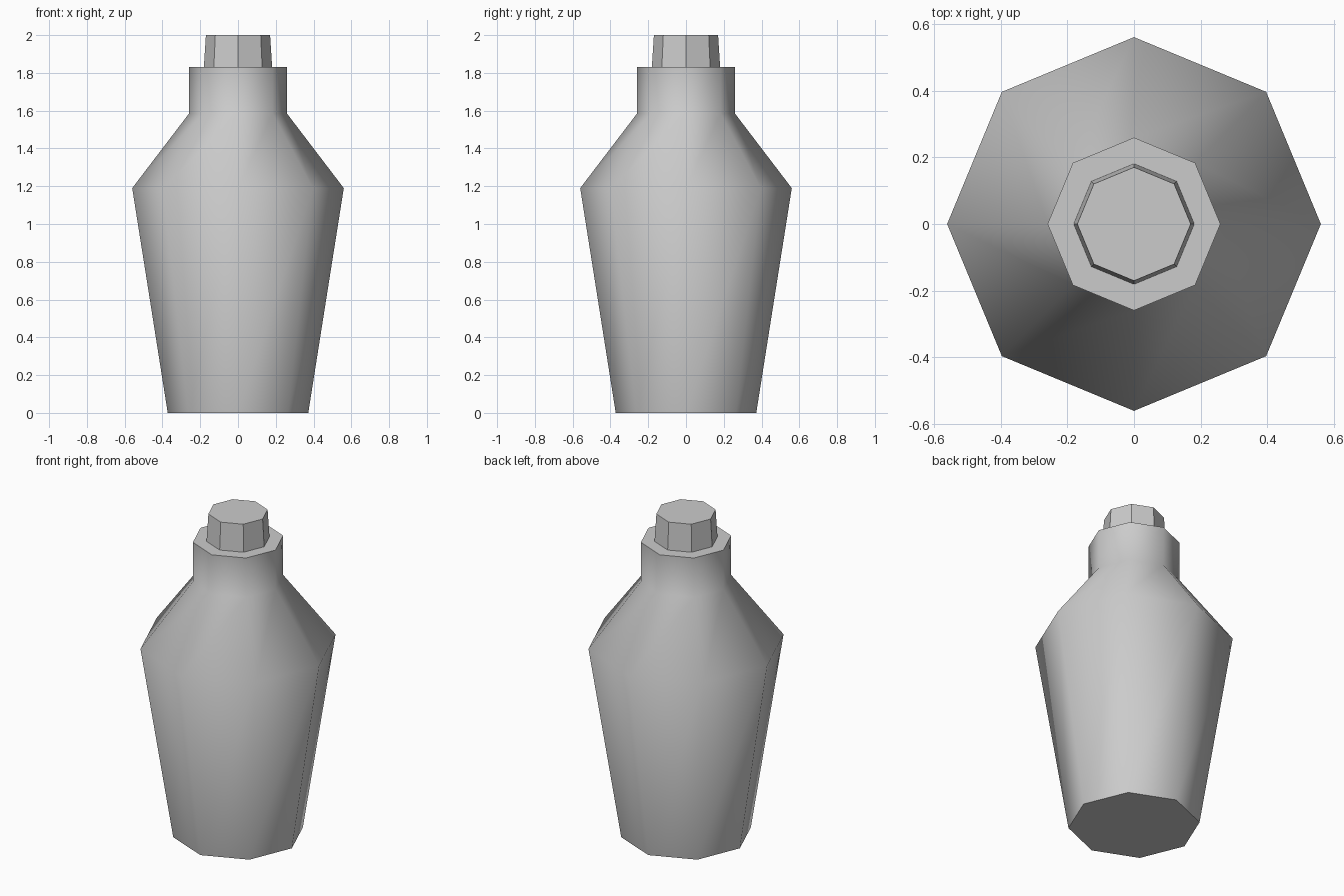
import bpy, bmesh, math

SIDES = 8

cube = bpy.data.objects.get("Cube")
if cube:
    bpy.data.objects.remove(cube, do_unlink=True)

grey = bpy.data.materials.new("light_grey")
grey.use_nodes = True
colour = (0.6, 0.6, 0.6, 1.0)
grey.diffuse_color = colour
grey.node_tree.nodes["Principled BSDF"].inputs["Base Color"].default_value = colour


def turned(name, profile, smooth):
    """Turn a (radius, height) profile into a closed eight-sided solid."""
    bm = bmesh.new()
    rings = []
    for r, z in profile:
        angles = [2 * math.pi * i / SIDES for i in range(SIDES)]
        rings.append([bm.verts.new((r * math.cos(a), r * math.sin(a), z)) for a in angles])
    for low, high in zip(rings, rings[1:]):
        for i in range(SIDES):
            j = (i + 1) % SIDES
            bm.faces.new((low[i], low[j], high[j], high[i]))
    bm.faces.new(rings[0][::-1])
    bm.faces.new(rings[-1])
    mesh = bpy.data.meshes.new(name)
    bm.to_mesh(mesh)
    bm.free()
    mesh.materials.append(grey)
    obj = bpy.data.objects.new(name, mesh)
    bpy.context.collection.objects.link(obj)
    if smooth:
        bpy.ops.object.select_all(action="DESELECT")
        obj.select_set(True)
        bpy.context.view_layer.objects.active = obj
        bpy.ops.object.shade_smooth_by_angle(angle=math.radians(60))
    return obj


# Bottle: tapered body, sloping shoulder and straight neck, with flat ends
turned("bottle", [(0.372, 0), (0.56, 1.19), (0.259, 1.585), (0.259, 1.83)], True)

# Stopper: faceted plug standing on the neck
turned("stopper", [(0.181, 1.825), (0.17, 2.0)], False)
